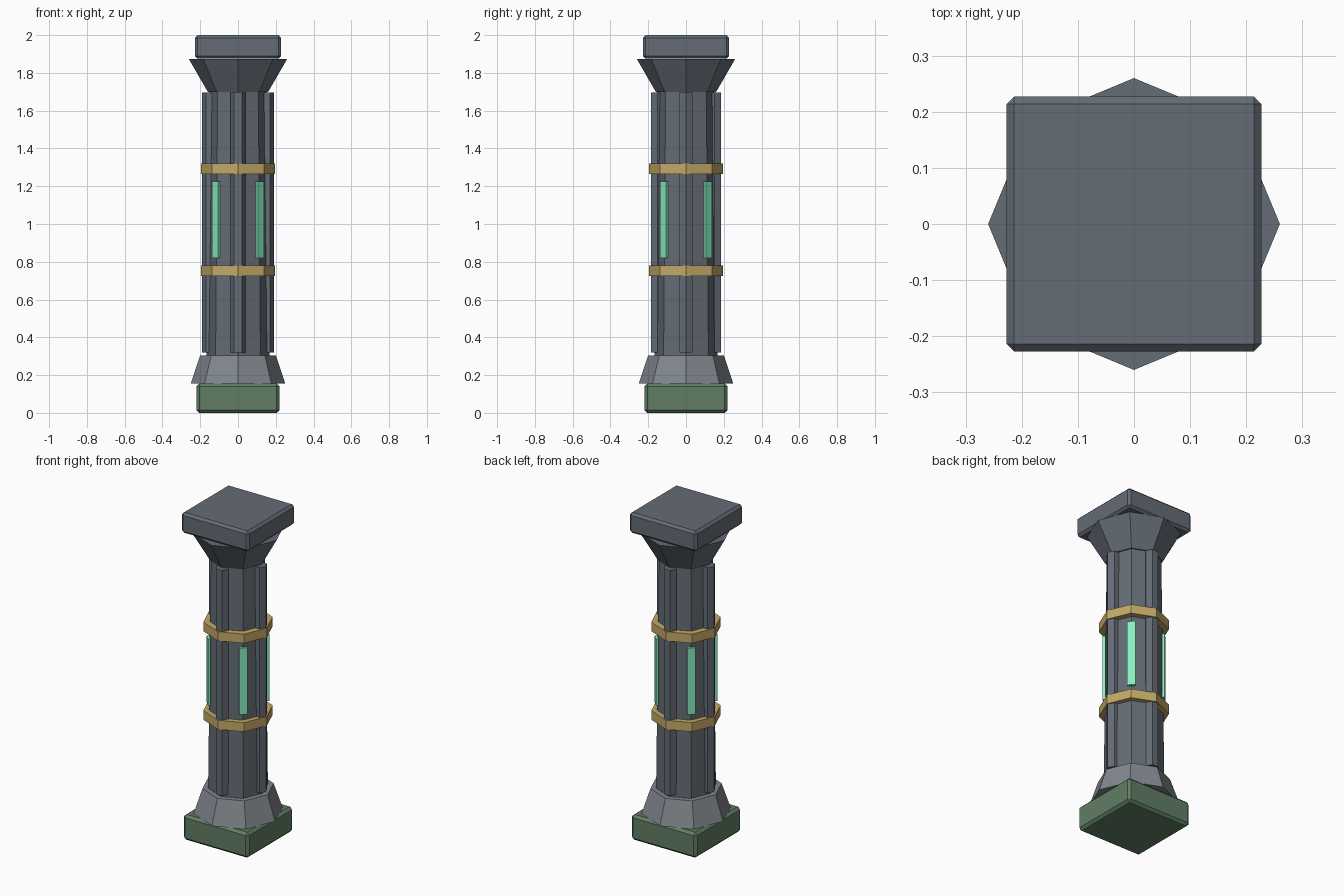
import bpy
from math import cos, sin, pi

if "Cube" in bpy.data.objects:
    bpy.data.objects.remove(bpy.data.objects["Cube"])


def material(name, rgb):
    m = bpy.data.materials.new(name)
    m.diffuse_color = (*rgb, 1)
    m.use_nodes = True
    m.node_tree.nodes["Principled BSDF"].inputs["Base Color"].default_value = m.diffuse_color
    return m


STONE = material("dark_stone", (0.13, 0.15, 0.18))
PALE = material("pale_stone", (0.22, 0.24, 0.27))
MOSS = material("moss", (0.12, 0.21, 0.13))
GOLD = material("gold", (0.55, 0.40, 0.14))
GLOW = material("glow", (0.25, 0.85, 0.52))


def finish(name, mat):
    ob = bpy.context.object
    ob.name = name
    ob.data.materials.append(mat)
    return ob


def drum(name, mat, sides, r0, r1, z0, z1, x=0, y=0):
    """Low-poly tapered drum with a corner on the +x axis."""
    bpy.ops.mesh.primitive_cone_add(vertices=sides, radius1=r0, radius2=r1, depth=z1 - z0,
                                    location=(x, y, (z0 + z1) / 2), rotation=(0, 0, pi / 2))
    return finish(name, mat)


def block(name, mat, size, loc, turn=0, bevel=0):
    bpy.ops.mesh.primitive_cube_add(size=1, location=loc, rotation=(0, 0, turn))
    ob = finish(name, mat)
    ob.scale = size
    bpy.ops.object.transform_apply(location=False, rotation=False, scale=True)
    if bevel:
        mod = ob.modifiers.new("chamfer", 'BEVEL')
        mod.width = bevel
        mod.segments = 1
    return ob


# square plinth and top slab
block("plinth", MOSS, (0.44, 0.44, 0.155), (0, 0, 0.0775), bevel=0.015)
block("top_slab", STONE, (0.455, 0.455, 0.125), (0, 0, 1.9375), bevel=0.014)

# octagonal foot, shaft and capital
drum("foot", PALE, 8, 0.25, 0.20, 0.155, 0.305)
drum("shaft", STONE, 8, 0.168, 0.152, 0.30, 1.705)
drum("capital", STONE, 8, 0.16, 0.26, 1.70, 1.873)

# gold bands
for i, z in enumerate((0.7525, 1.2925)):
    drum(f"band_{i}", GOLD, 8, 0.195, 0.195, z - 0.028, z + 0.028)

# hexagonal ribs on the axes, glowing strips on the diagonals
for i in range(4):
    a = i * pi / 2
    drum(f"rib_{i}", STONE, 6, 0.04, 0.04, 0.32, 1.695, 0.15 * cos(a), 0.15 * sin(a))
    d = a + pi / 4
    block(f"glow_strip_{i}", GLOW, (0.015, 0.045, 0.405),
          (0.165 * cos(d), 0.165 * sin(d), 1.0225), turn=d)
